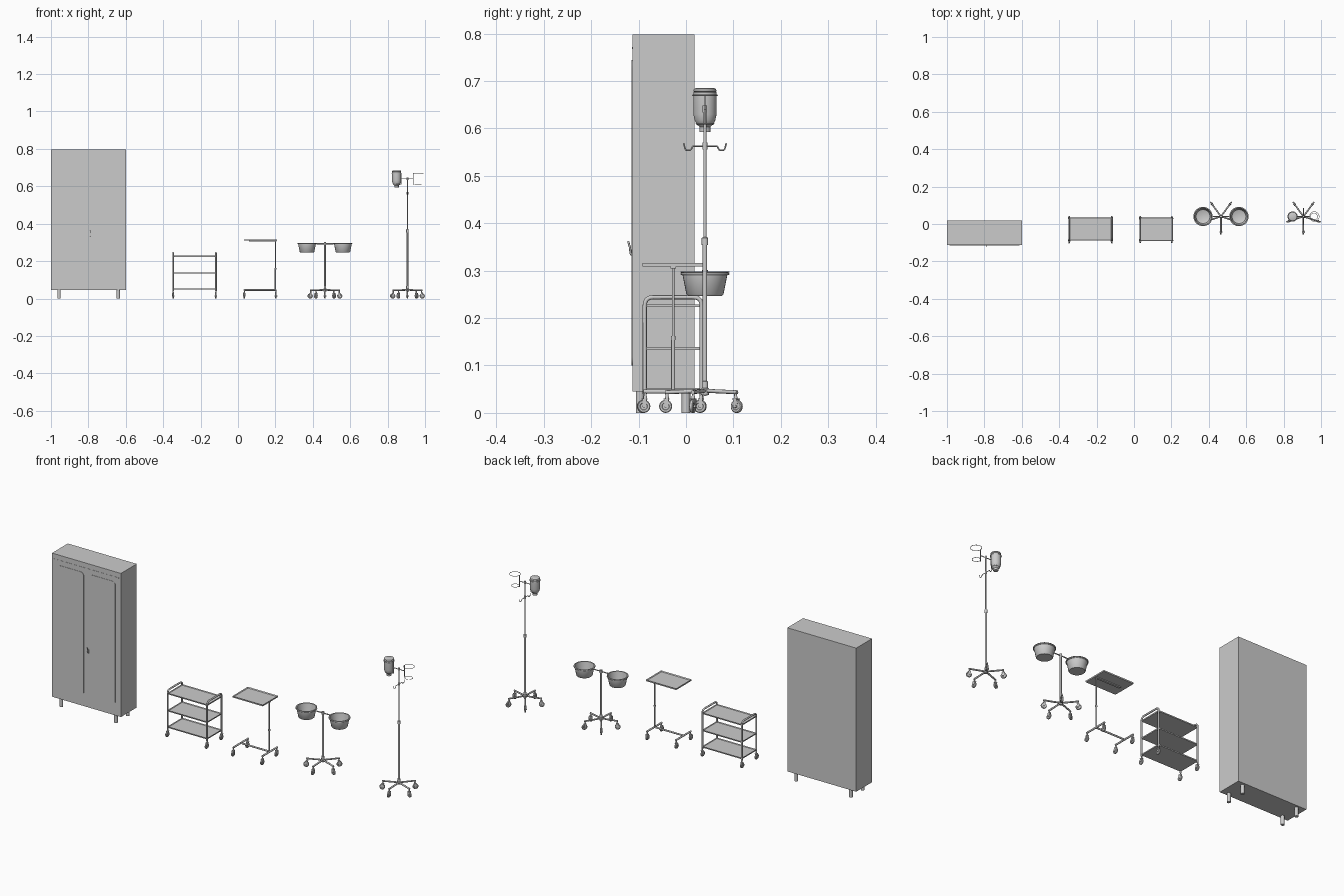
import bpy, bmesh
from math import pi, sin, cos, radians
from mathutils import Vector, Matrix

if "Cube" in bpy.data.objects:
    bpy.data.objects.remove(bpy.data.objects["Cube"])


def finish(name, bm, loc=(0, 0, 0), smooth=True):
    bmesh.ops.remove_doubles(bm, verts=bm.verts, dist=1e-6)
    bmesh.ops.recalc_face_normals(bm, faces=bm.faces)
    me = bpy.data.meshes.new(name)
    bm.to_mesh(me)
    bm.free()
    if smooth:
        me.shade_smooth()
        me.set_sharp_from_angle(angle=radians(35))
    ob = bpy.data.objects.new(name, me)
    ob.location = loc
    bpy.context.collection.objects.link(ob)
    return ob


def add_box(bm, lo, hi):
    lo, hi = Vector(lo), Vector(hi)
    m = Matrix.Translation((lo + hi) / 2) @ Matrix.Diagonal((*(hi - lo), 1))
    return bmesh.ops.create_cube(bm, size=1, matrix=m)["verts"]


def box(name, lo, hi):
    bm = bmesh.new()
    add_box(bm, lo, hi)
    return finish(name, bm, smooth=False)


def add_lathe(bm, profile, matrix=Matrix(), n=20):
    rings = [[bm.verts.new(matrix @ Vector((r * cos(2 * pi * i / n), r * sin(2 * pi * i / n), z)))
              for i in range(n)] for r, z in profile]
    for a, b in zip(rings, rings[1:]):
        for i in range(n):
            j = (i + 1) % n
            bm.faces.new((a[i], a[j], b[j], b[i]))


def lathe(name, profile, loc, n=20):
    bm = bmesh.new()
    add_lathe(bm, profile, n=n)
    return finish(name, bm, loc)


def rod(name, x, y, z0, z1, r):
    return lathe(name, [(0, z0), (r, z0), (r, z1), (0, z1)], (x, y, 0), 16)


def fillet(points, rad, steps=5):
    pts = [Vector(p) for p in points]
    out = [pts[0]]
    for p, c, q in zip(pts, pts[1:], pts[2:]):
        a, b = c + (p - c).normalized() * rad, c + (q - c).normalized() * rad
        for k in range(steps + 1):
            t = k / steps
            out.append(a * (1 - t) ** 2 + c * 2 * t * (1 - t) + b * t * t)
    return out + [pts[-1]]


def tube(name, points, r, rad=0, cyclic=False):
    pts = fillet(points, rad) if rad else points
    cu = bpy.data.curves.new(name, "CURVE")
    cu.dimensions = "3D"
    cu.bevel_depth, cu.bevel_resolution, cu.use_fill_caps = r, 2, True
    sp = cu.splines.new("POLY")
    sp.points.add(len(pts) - 1)
    for s, p in zip(sp.points, pts):
        s.co = (*p, 1)
    sp.use_cyclic_u = cyclic
    sp.use_smooth = True
    ob = bpy.data.objects.new(name, cu)
    bpy.context.collection.objects.link(ob)
    bpy.ops.object.select_all(action="DESELECT")
    ob.select_set(True)
    bpy.context.view_layer.objects.active = ob
    bpy.ops.object.convert(target="MESH")
    return ob


def ring(name, x, y, z, R, r):
    return tube(name, [(x + R * cos(2 * pi * i / 32), y + R * sin(2 * pi * i / 32), z)
                       for i in range(32)], r, cyclic=True)


def tray(name, x0, x1, y0, y1, z, h=0.006, lip=0.004):
    bm = bmesh.new()
    add_box(bm, (x0, y0, z), (x1, y1, z + h))
    bm.normal_update()
    top = max(bm.faces, key=lambda f: f.calc_center_median().z)
    bmesh.ops.inset_region(bm, faces=[top], thickness=lip)
    bmesh.ops.translate(bm, verts=top.verts, vec=(0, 0, -h * 0.7))
    return finish(name, bm, smooth=False)


def door_panel(name, x0, x1, z0, z1, y0, y1, rad):
    bm = bmesh.new()
    add_box(bm, (x0, y0, z0), (x1, y1, z1))
    corners = [e for e in bm.edges if abs(e.verts[0].co.y - e.verts[1].co.y) > 1e-4]
    bmesh.ops.bevel(bm, geom=corners, offset=rad, segments=5, profile=0.5, affect="EDGES")
    return finish(name, bm)


# One shared caster: stem, hood, fork plates, wheel
bm = bmesh.new()
add_lathe(bm, [(0, .026), (.004, .026), (.004, .034), (.003, .036), (.003, .044), (0, .044)], n=14)
wheel = Matrix.Translation((.003, 0, .0138)) @ Matrix.Rotation(pi / 2, 4, "X")
add_lathe(bm, [(0, -.003), (.007, -.003), (.008, -.004), (.012, -.004), (.0138, -.0025),
               (.0138, .0025), (.012, .004), (.008, .004), (.007, .003), (0, .003)], wheel, 24)
add_box(bm, (-.005, -.006, .0285), (.007, .006, .0305))
for s in (-1, 1):
    add_box(bm, (-.003, s * .0045, .011), (.006, s * .006, .0305))
add_lathe(bm, [(0, -.007), (.003, -.007), (.003, .007), (0, .007)], wheel, 12)
caster_mesh = None


def caster(name, x, y, ang):
    ob = bpy.data.objects.new(name, caster_mesh)
    ob.location, ob.rotation_euler = (x, y, 0), (0, 0, ang)
    bpy.context.collection.objects.link(ob)


first = finish("caster", bm)
caster_mesh = first.data
bpy.data.objects.remove(first)


def star_base(prefix, x, y, R=.08):
    for k in range(5):
        a = -pi / 2 + k * 2 * pi / 5
        c, s = cos(a), sin(a)
        tube(prefix + "_leg", [(x, y, .047), (x + .03 * c, y + .03 * s, .0455),
                               (x + (R + .004) * c, y + (R + .004) * s, .0435)], .0042)
        caster(prefix + "_caster", x + R * c, y + R * s, a)
    lathe(prefix + "_hub", [(0, .036), (.008, .038), (.009, .05), (.0065, .053), (.0065, .066),
                            (.005, .067), (0, .067)], (x, y, 0))


# Cabinet
box("cabinet_body", (-1, -.113, .045), (-.6, .018, .798))
for x in (-.957, -.64):
    for y in (-.097, 0):
        rod("cabinet_leg", x, y, 0, .046, .009)
door_panel("left_door_panel", -.968, -.815, .1, .745, -.1145, -.112, .018)
door_panel("right_door_panel", -.782, -.632, .1, .745, -.1145, -.112, .018)
box("cabinet_top_trim", (-.987, -.114, .768), (-.612, -.112, .772))
tube("door_handle", [(-.79, -.112, .332), (-.79, -.117, .335), (-.79, -.118, .348),
                     (-.79, -.122, .362)], .0022, .003)
box("handle_plate", (-.794, -.115, .329), (-.786, -.112, .35))

# Three-tier trolley
for x in (-.347, -.118):
    tube("trolley_end_frame", [(x, -.087, .04), (x, -.087, .244), (x, .033, .244),
                               (x, .033, .04)], .0045, .018)
    for y in (-.087, .033):
        caster("trolley_caster", x, y, -pi / 2)
for z in (.047, .133, .223):
    tray("trolley_shelf", -.348, -.117, -.088, .034, z)

# Overbed table
tray("table_top", .032, .208, -.092, .036, .309, .007, .005)
box("table_top_support", (.06, -.033, .305), (.206, -.021, .31))
rod("table_lower_column", .2, -.027, .045, .16, .0042)
rod("table_column_collar", .2, -.027, .154, .162, .005)
rod("table_upper_column", .2, -.027, .16, .309, .0026)
tube("table_base_beam", [(.035, -.027, .046), (.2, -.027, .046)], .0045)
for x in (.034, .203):
    tube("table_base_foot", [(x, -.09, .045), (x, .036, .045)], .0045)
    for y in (-.086, .032):
        caster("table_caster", x, y, -pi / 2)

# Double basin stand
bx, sy = .465, .04
star_base("basin_stand", bx, sy)
rod("basin_stand_column", bx, sy, .045, .3, .0048)
tube("basin_stand_arm", [(bx - .046, sy, .293), (bx + .046, sy, .293)], .0028)
rod("basin_arm_joint", bx, sy, .286, .301, .0062)
for s in (-1, 1):
    x = bx + s * .096
    lathe("basin", [(0, .247), (.036, .247), (.039, .25), (.047, .29), (.0475, .295), (.0515, .296),
                    (.0515, .298), (.046, .298), (.045, .29), (.037, .252), (.034, .25), (0, .25)],
          (x, sy, 0), 36)
    ring("basin_ring", x, sy, .293, .0495, .0022)

# Infusion pole
px = .906
star_base("pole", px, sy)
rod("pole_lower_tube", px, sy, .045, .36, .0048)
lathe("pole_clamp", [(0, .354), (.0068, .354), (.0068, .369), (.004, .371), (0, .371)], (px, sy, 0))
rod("pole_upper_tube", px, sy, .36, .645, .0032)
rod("pole_hook_collar", px, sy, .556, .57, .005)
for s in (-1, 1):
    tube("pole_hook", [(px, sy, .563), (px, sy + s * .026, .563), (px, sy + s * .03, .554),
                       (px, sy + s * .041, .554), (px, sy + s * .045, .569)], .0016, .004)
tube("holder_arm", [(px - .032, sy, .64), (px + .032, sy, .64)], .002)
rod("holder_joint", px, sy, .634, .648, .0048)
for s in (-1, 1):
    tube("holder_upright", [(px + s * .032, sy, .61), (px + s * .032, sy, .67)], .0014)
    tube("holder_lower_link", [(px + s * .032, sy, .61), (px + s * .036, sy, .61)], .0013)
    ring("holder_upper_ring", px + s * .058, sy, .67, .026, .0012)
    ring("holder_lower_ring", px + s * .056, sy, .61, .019, .0012)
lathe("infusion_bottle", [(0, .593), (.0115, .593), (.0115, .603), (.013, .605), (.018, .609),
                          (.022, .618), (.0245, .63), (.0245, .676), (.023, .6775), (.0245, .679),
                          (.0235, .683), (.02, .685), (0, .685)], (px - .058, sy, 0), 28)
